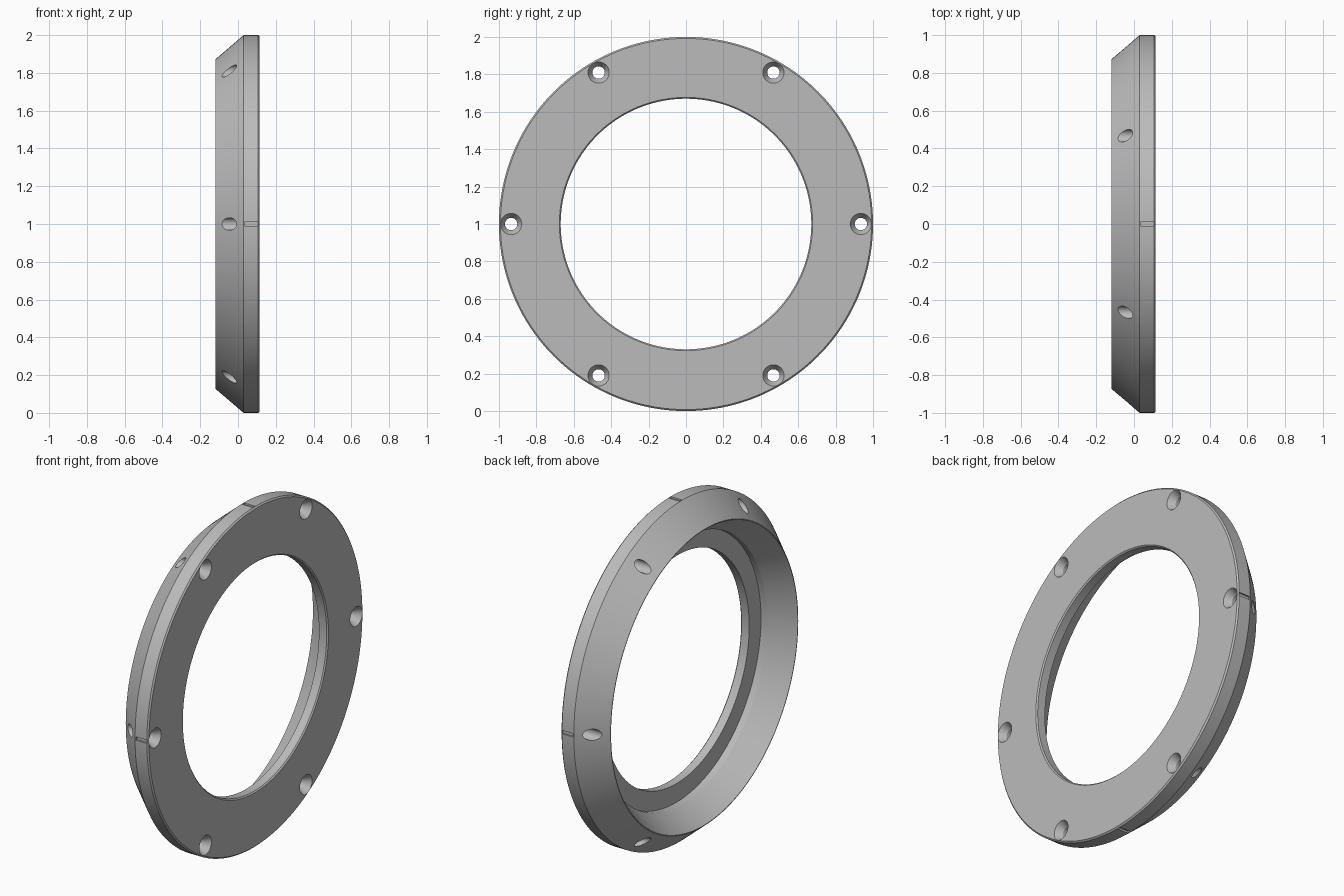
import bpy, bmesh, math
from mathutils import Matrix, Vector

if "Cube" in bpy.data.objects:
    bpy.data.objects.remove(bpy.data.objects["Cube"], do_unlink=True)

grey = bpy.data.materials.new("plain grey")
grey.use_nodes = True
colour = (0.5, 0.5, 0.5, 1)
grey.diffuse_color = colour
grey.node_tree.nodes["Principled BSDF"].inputs["Base Color"].default_value = colour

CENTRE = Matrix.Translation((0, 0, 1))


def lathe(name, profile, place, steps, closed):
    """Turn an (x, radius) profile about the x axis."""
    bm = bmesh.new()
    rings = []
    for i in range(steps):
        a = 2 * math.pi * i / steps
        rings.append([bm.verts.new((x, r * math.cos(a), r * math.sin(a))) for x, r in profile])
    n = len(profile)
    for i in range(steps):
        p, q = rings[i], rings[(i + 1) % steps]
        for j in range(n if closed else n - 1):
            k = (j + 1) % n
            bm.faces.new((p[j], p[k], q[k], q[j]))
    if not closed:
        for j in (0, n - 1):
            bm.faces.new([ring[j] for ring in rings])
    bmesh.ops.recalc_face_normals(bm, faces=bm.faces[:])
    bm.transform(place)
    mesh = bpy.data.meshes.new(name)
    bm.to_mesh(mesh)
    bm.free()
    mesh.materials.append(grey)
    ob = bpy.data.objects.new(name, mesh)
    bpy.context.collection.objects.link(ob)
    return ob


# Ring body: chamfered rim, tapered outside, hollow cone inside, stepped bore
ring = lathe("flange_ring", [
    (0.115, 0.677), (0.115, 0.992), (0.107, 1.0), (0.03, 1.0),
    (-0.12, 0.872), (-0.12, 0.868), (0.02, 0.78), (0.058, 0.78),
    (0.058, 0.67), (0.108, 0.67)], CENTRE, 160, True)

# Six countersunk screw holes
cutters = []
for i in range(6):
    a = math.radians(60 * i)
    place = CENTRE @ Matrix.Translation((0, 0.935 * math.cos(a), 0.935 * math.sin(a)))
    cutters.append(lathe("screw_hole_cutter", [
        (-0.2, 0.033), (0.075, 0.033), (0.115, 0.057), (0.15, 0.057)], place, 32, False))

# Four shallow index notches on the rim
for i in range(4):
    bpy.ops.mesh.primitive_cube_add(size=1)
    notch = bpy.context.object
    notch.name = "index_notch_cutter"
    turn = Matrix.Rotation(math.radians(90 * i), 4, "X")
    notch.data.transform(CENTRE @ turn @ Matrix.Translation((0.071, 1.0, 0))
                         @ Matrix.Diagonal(Vector((0.072, 0.02, 0.02, 1))))
    notch.data.materials.append(grey)
    cutters.append(notch)

# Cut everything, then drop the helpers
bpy.ops.object.select_all(action="DESELECT")
ring.select_set(True)
bpy.context.view_layer.objects.active = ring
for cutter in cutters:
    cutter.hide_render = True
    cut = ring.modifiers.new("cut", "BOOLEAN")
    cut.operation = "DIFFERENCE"
    cut.solver = "EXACT"
    cut.object = cutter
    bpy.ops.object.modifier_apply(modifier=cut.name)
for cutter in cutters:
    bpy.data.objects.remove(cutter, do_unlink=True)

bpy.ops.object.shade_smooth_by_angle(angle=math.radians(25))
